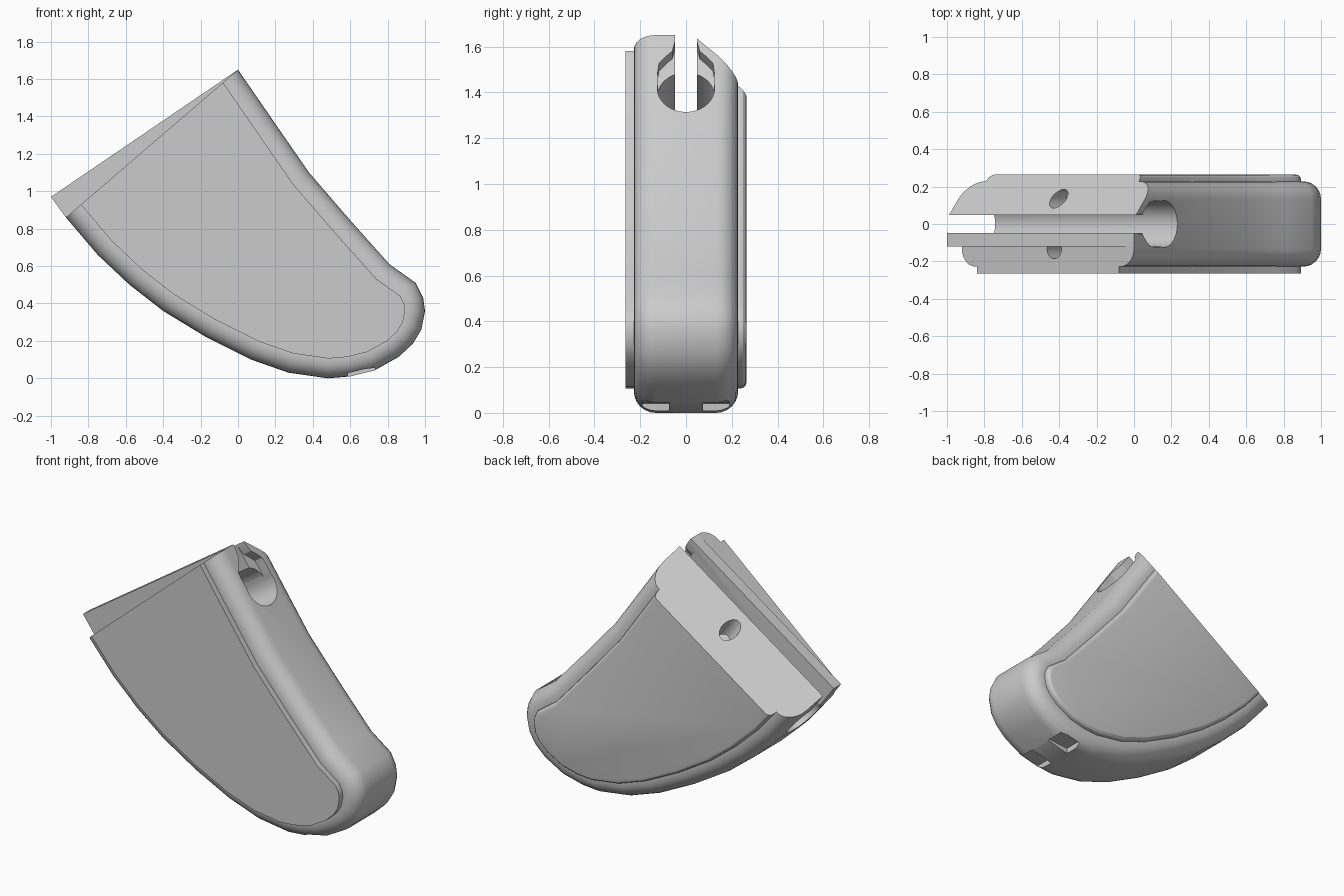
import bpy, bmesh, math
from mathutils import Vector

cube = bpy.data.objects.get("Cube")
if cube:
    bpy.data.objects.remove(cube, do_unlink=True)

grey = bpy.data.materials.new("plain grey")
grey.use_nodes = True
grey.diffuse_color = (0.6, 0.6, 0.6, 1)
grey.node_tree.nodes["Principled BSDF"].inputs["Base Color"].default_value = (0.6, 0.6, 0.6, 1)

# Frames: origin, first profile axis, second profile axis, extrusion axis
ALONG = Vector((1, 0, 0.68)).normalized()      # direction of the slanted top
NORMAL = Vector((-ALONG.z, 0, ALONG.x))
TIP = Vector((0, 0, 1.65))
Y = Vector((0, 1, 0))
SIDE = (Vector(), Vector((1, 0, 0)), Vector((0, 0, 1)), Y)
TOP = (TIP, Y, NORMAL, ALONG)
DRILL = (TIP, Y, ALONG, NORMAL)


def arc(cx, cy, radius, start, steps):
    """Circle points, leaving out a gap of the angle start on each side of +x."""
    span = math.tau - 2 * start
    count = steps + 1 if start else steps
    angles = [start + span * i / steps for i in range(count)]
    return [(cx + radius * math.cos(a), cy + radius * math.sin(a)) for a in angles]


def inset_profile(pts, width):
    """Move each edge of a clockwise profile inward by the same width."""
    result = []
    for i, p in enumerate(pts):
        before, here, after = Vector(pts[i - 1]), Vector(p), Vector(pts[(i + 1) % len(pts)])
        d1, d2 = (here - before).normalized(), (after - here).normalized()
        n1, n2 = Vector((d1.y, -d1.x)), Vector((d2.y, -d2.x))
        moved = here + (n1 + n2) * width / (1 + n1.dot(n2))
        result.append((moved.x, moved.y))
    return result


def prism(name, pts, lo, hi, frame, bevels=()):
    """Extrude a profile; bevels holds (end, width, segments)."""
    o, u, v, w = frame
    bm = bmesh.new()
    face = bm.faces.new([bm.verts.new(o + u * a + v * b + w * lo) for a, b in pts])
    new = bmesh.ops.extrude_face_region(bm, geom=[face])["geom"]
    bmesh.ops.translate(bm, vec=w * (hi - lo),
                        verts=[g for g in new if isinstance(g, bmesh.types.BMVert)])
    bmesh.ops.recalc_face_normals(bm, faces=bm.faces)
    for end, width, segments in bevels:
        edges = [e for e in bm.edges
                 if all(abs((x.co - o).dot(w) - end) < 1e-4 for x in e.verts)]
        bmesh.ops.bevel(bm, geom=edges, offset=width, segments=segments,
                        profile=0.5, affect='EDGES')
    bmesh.ops.recalc_face_normals(bm, faces=bm.faces)
    mesh = bpy.data.meshes.new(name)
    bm.to_mesh(mesh)
    bm.free()
    mesh.materials.append(grey)
    ob = bpy.data.objects.new(name, mesh)
    bpy.context.collection.objects.link(ob)
    return ob


def combine(target, other, operation):
    other.hide_render = True
    mod = target.modifiers.new("boolean", 'BOOLEAN')
    mod.operation = operation
    mod.solver = 'EXACT'
    mod.object = other
    bpy.context.view_layer.objects.active = target
    bpy.ops.object.modifier_apply(modifier=mod.name)
    bpy.data.objects.remove(other, do_unlink=True)


# Rounded body, drawn past the slanted top so the cut there stays crisp
outline = [(-0.17, 1.9), (0, 1.65), (0.2, 1.36), (0.38, 1.1), (0.6, 0.845), (0.81, 0.61),
           (0.95, 0.51), (0.99, 0.43), (1, 0.36), (0.98, 0.26), (0.935, 0.185),
           (0.86, 0.115), (0.73, 0.042), (0.6, 0.01), (0.48, 0), (0.27, 0.03),
           (0.07, 0.1), (-0.17, 0.22), (-0.4, 0.36), (-0.58, 0.5), (-0.75, 0.66),
           (-0.92, 0.86), (-1, 0.97), (-1.18, 1.21)]
body = prism("body", outline, -0.228, 0.228, SIDE,
             bevels=((-0.228, 0.095, 6), (0.228, 0.095, 6)))

# Raised side panels, the back one with a softened rim
panels = prism("side_panels", inset_profile(outline, 0.105), -0.265, 0.265, SIDE,
               bevels=((0.265, 0.03, 3),))
combine(body, panels, 'UNION')

# Slanted top with a sloping shoulder on the back half
combine(body, prism("top_cutter", [(-0.5, 0), (0.03, 0), (0.5, -0.47), (0.5, 0.8), (-0.5, 0.8)],
                    -2, 1, TOP), 'DIFFERENCE')

# Step down on the front half
combine(body, prism("step_cutter", [(-1.3, 0.534), (0, 1.65), (0.2, 1.82), (-1.3, 2.5)],
                    -0.5, -0.12, SIDE), 'DIFFERENCE')

# Keyhole channel along the top: narrow slot above a round bore
half, radius, depth = 0.047, 0.125, 0.283
bore = arc(-depth, 0, radius, math.asin(half / radius), 32)
keyhole = [(-half, 0.3), (half, 0.3)] + [(y, n) for n, y in bore]
combine(body, prism("keyhole_cutter", keyhole, -2, 1, TOP), 'DIFFERENCE')

# Flared mouth of the channel
flare = [(half, -0.03), (0.06, -0.085), (0.09, -0.115), (0.118, -0.15), (0.124, -0.2), (0.12, -depth)]
mouth = flare + [(-y, n) for y, n in reversed(flare)]
combine(body, prism("mouth_cutter", mouth, -0.06, 0.5, TOP), 'DIFFERENCE')

# Peg holes sunk into the shoulder and the step, the second one against the slot wall
for y, gap in ((0.135, 0), (-0.135, math.acos(0.3))):
    hole = arc(y, -0.558, 0.05, gap, 24)
    combine(body, prism("peg_cutter", hole, -0.25, 0.3, DRILL), 'DIFFERENCE')

# Pair of small notches under the nose
notch = [(0.58, -0.05), (0.59, 0.042), (0.65, 0.046), (0.73, 0.056), (0.77, -0.02)]
for lo, hi in ((-0.19, -0.075), (0.075, 0.19)):
    combine(body, prism("notch_cutter", notch, lo, hi, SIDE), 'DIFFERENCE')

# Smooth rounded edges, crisp cuts
bpy.ops.object.select_all(action='DESELECT')
body.select_set(True)
bpy.context.view_layer.objects.active = body
bpy.ops.object.shade_smooth_by_angle(angle=math.radians(28))
